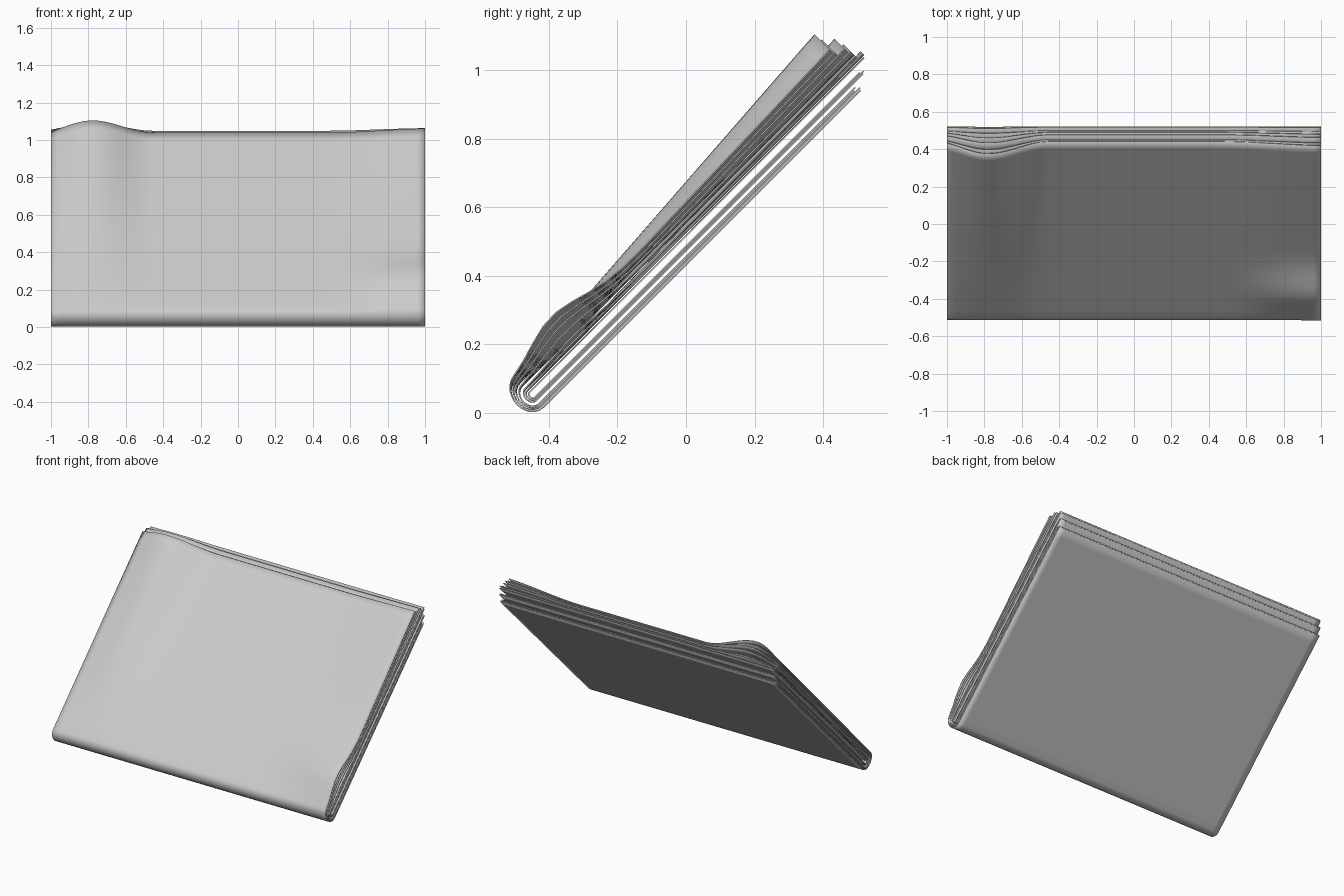
import bpy, bmesh, math

cube = bpy.data.objects.get("Cube")
if cube:
    bpy.data.objects.remove(cube, do_unlink=True)

paper = bpy.data.materials.new("paper grey")
paper.use_nodes = True
GREY = (0.6, 0.6, 0.6, 1)
paper.diffuse_color = GREY
paper.node_tree.nodes["Principled BSDF"].inputs["Base Color"].default_value = GREY

R = math.sqrt(0.5)
FOLD = -0.283          # where the flat leaves turn into the fold
MID, TOP = 0.364, 0.424


def ease(t):
    t = max(0.0, min(1.0, t))
    return (1 - math.cos(math.pi * t)) / 2


def lift(x, s, n):
    """Loose paper: a wave at the open edge and a puff beside the fold."""
    weight = max(0.0, (n - MID) / (TOP - MID)) ** 1.3
    wave = ease((x + 0.45) / -0.33) if x > -0.78 else ease((x + 1.07) / 0.29)
    wave *= 0.092 * max(0.0, (s + 0.3) / 1.34)
    side = ease((x - 0.45) / 0.6)
    puff = side * (0.055 * math.exp(-((s + 0.08) / 0.15) ** 2)
                   + 0.03 * max(0.0, s))
    return weight * (wave + puff)


def leaf(name, low, high, reach, low_end, high_end, columns=48, rows=24, turns=12):
    """One folded leaf: lower side, rounded fold, upper side."""
    profile = []
    for i in range(rows):
        profile.append((low_end + (FOLD - low_end) * i / rows, low))
    for i in range(turns + 1):
        a = math.pi * i / turns
        profile.append((FOLD - reach * math.sin(a),
                        (low + high) / 2 - (high - low) / 2 * math.cos(a)))
    for i in range(1, rows + 1):
        profile.append((FOLD + (high_end - FOLD) * i / rows, high))

    bm = bmesh.new()
    grid = []
    for c in range(columns + 1):
        x = -1 + 2 * c / columns
        line = []
        for s, n in profile:
            n += lift(x, s, n)
            line.append(bm.verts.new((x, (s - n) * R, (s + n) * R)))
        grid.append(line)
    for a, b in zip(grid, grid[1:]):
        for j in range(len(profile) - 1):
            bm.faces.new((a[j], a[j + 1], b[j + 1], b[j]))
    bmesh.ops.recalc_face_normals(bm, faces=bm.faces)
    # outward means below the lower side
    bm.faces.ensure_lookup_table()
    bm.normal_update()
    if bm.faces[0].normal.z > 0:
        bmesh.ops.reverse_faces(bm, faces=bm.faces)
    mesh = bpy.data.meshes.new(name)
    bm.to_mesh(mesh)
    bm.free()
    mesh.materials.append(paper)
    obj = bpy.data.objects.new(name, mesh)
    bpy.context.collection.objects.link(obj)
    solid = obj.modifiers.new("thickness", "SOLIDIFY")
    solid.thickness = 0.004
    solid.offset = -1
    bpy.ops.object.select_all(action="DESELECT")
    obj.select_set(True)
    bpy.context.view_layer.objects.active = obj
    bpy.ops.object.shade_smooth_by_angle(angle=math.radians(40))


# outer section, wrapped around the inner one
leaf("cover_leaf", 0.304, 0.424, 0.050, 1.025, 1.046)
leaf("outer_leaf_second", 0.310, 0.415, 0.044, 1.030, 1.050)
leaf("outer_leaf_third", 0.315, 0.406, 0.038, 1.012, 1.078)
leaf("outer_leaf_fourth", 0.320, 0.395, 0.032, 1.020, 1.085)

# inner section
leaf("inner_leaf_first", 0.332, 0.382, 0.020, 1.065, 1.085)
leaf("inner_leaf_second", 0.337, 0.375, 0.014, 1.071, 1.106)
leaf("inner_leaf_third", 0.342, 0.367, 0.008, 1.060, 1.100)
